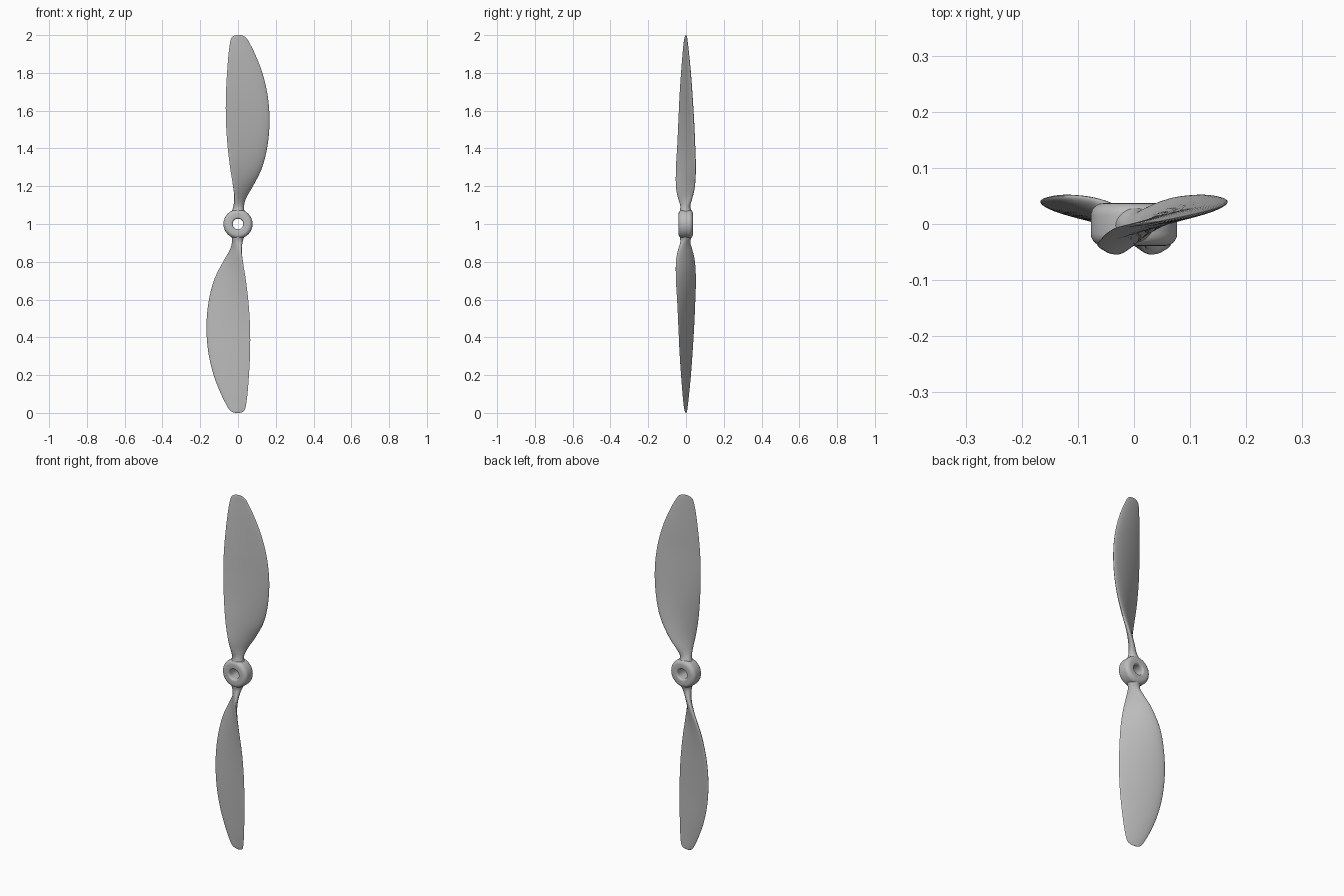
import bpy, bmesh, math
from mathutils import Vector, Matrix

cube = bpy.data.objects.get("Cube")
if cube:
    bpy.data.objects.remove(cube, do_unlink=True)

grey = bpy.data.materials.new("plain grey")
grey.use_nodes = True
colour = (0.5, 0.5, 0.5, 1)
grey.diffuse_color = colour
grey.node_tree.nodes["Principled BSDF"].inputs["Base Color"].default_value = colour

CENTRE = Matrix.Translation((0, 0, 1))


def loft(name, rings, closed=False):
    """Skin equal rings of points into a smooth mesh, capped unless closed."""
    bm = bmesh.new()
    loops = [[bm.verts.new(CENTRE @ p) for p in ring] for ring in rings]
    n = len(loops[0])
    pairs = list(zip(loops, loops[1:])) + ([(loops[-1], loops[0])] if closed else [])
    for a, b in pairs:
        for i in range(n):
            j = (i + 1) % n
            bm.faces.new((a[i], a[j], b[j], b[i]))
    if not closed:
        bm.faces.new(loops[0])
        bm.faces.new(loops[-1])
    bmesh.ops.recalc_face_normals(bm, faces=bm.faces)
    mesh = bpy.data.meshes.new(name)
    bm.to_mesh(mesh)
    bm.free()
    mesh.materials.append(grey)
    obj = bpy.data.objects.new(name, mesh)
    bpy.context.collection.objects.link(obj)
    bpy.ops.object.select_all(action="DESELECT")
    obj.select_set(True)
    bpy.context.view_layer.objects.active = obj
    bpy.ops.object.shade_smooth_by_angle(angle=math.radians(50))


def spline(points, steps):
    """Catmull-Rom curve through tuples of any length."""
    pts = [Vector(p) for p in points]
    pts = [2 * pts[0] - pts[1]] + pts + [2 * pts[-1] - pts[-2]]
    out = []
    for a, b, c, d in zip(pts, pts[1:], pts[2:], pts[3:]):
        for k in range(steps):
            t = k / steps
            out.append(0.5 * (2 * b + (c - a) * t + (2 * a - 5 * b + 4 * c - d) * t * t
                              + (3 * b - a - 3 * c + d) * t ** 3))
    return out + [pts[-2]]


# Blade stations: radius, trailing x, y, leading x, y, half thickness, camber
stations = [
    (0.045, -0.047, 0, 0.047, 0, 0.034, 0),
    (0.07, -0.032, -0.008, 0.034, 0.004, 0.031, 0),
    (0.1, -0.019, -0.026, 0.028, 0.018, 0.022, 0),
    (0.14, -0.018, -0.042, 0.042, 0.033, 0.016, 0.001),
    (0.2, -0.026, -0.053, 0.078, 0.046, 0.013, 0.003),
    (0.3, -0.042, -0.053, 0.128, 0.05, 0.012, 0.006),
    (0.42, -0.056, -0.046, 0.157, 0.046, 0.011, 0.007),
    (0.55, -0.064, -0.04, 0.167, 0.04, 0.01, 0.007),
    (0.68, -0.064, -0.034, 0.157, 0.032, 0.009, 0.006),
    (0.8, -0.058, -0.026, 0.129, 0.023, 0.008, 0.005),
    (0.9, -0.05, -0.018, 0.09, 0.014, 0.006, 0.003),
    (0.96, -0.042, -0.012, 0.06, 0.008, 0.004, 0.002),
    (0.985, -0.035, -0.008, 0.044, 0.005, 0.003, 0.001),
    (0.996, -0.022, -0.004, 0.028, 0.003, 0.002, 0),
    (1, -0.008, -0.001, 0.012, 0.001, 0.001, 0),
]


def section(s, turn, sides=36):
    z, x0, y0, x1, y1, thick, camber = s
    mid, half = Vector((x0 + x1, y0 + y1)) / 2, Vector((x1 - x0, y1 - y0)) / 2
    normal = Vector((-half.y, half.x)).normalized()
    flat = min(1, max(0, (z - 0.1) / 0.15))      # oval shank turns into an aerofoil
    ring = []
    for i in range(sides):
        a = math.tau * i / sides
        u, v = math.cos(a), math.sin(a)
        depth = thick * v * (1 + 0.4 * flat * u) + camber * (1 - u * u)
        p = mid + half * u + normal * depth
        ring.append(turn @ Vector((p.x, p.y, z)))
    return ring


# Two blades, half a turn apart about the shaft
for name, angle in (("upper_blade", 0), ("lower_blade", math.pi)):
    turn = Matrix.Rotation(angle, 3, "Y")
    loft(name, [section(s, turn) for s in spline(stations, 6)])

# Hub: rounded ring profile (radius, y) spun about the shaft
profile = []
for r, y, size, start in ((0.055, 0.015, 0.022, 0), (0.038, 0.027, 0.01, 90),
                          (0.038, -0.029, 0.01, 180), (0.055, -0.017, 0.022, 270)):
    for k in range(7):
        a = math.radians(start + 15 * k)
        profile.append((r + size * math.cos(a), y + size * math.sin(a)))
loft("hub", [[Vector((r * math.cos(a), y, r * math.sin(a))) for r, y in profile]
             for a in (math.tau * i / 64 for i in range(64))], closed=True)
